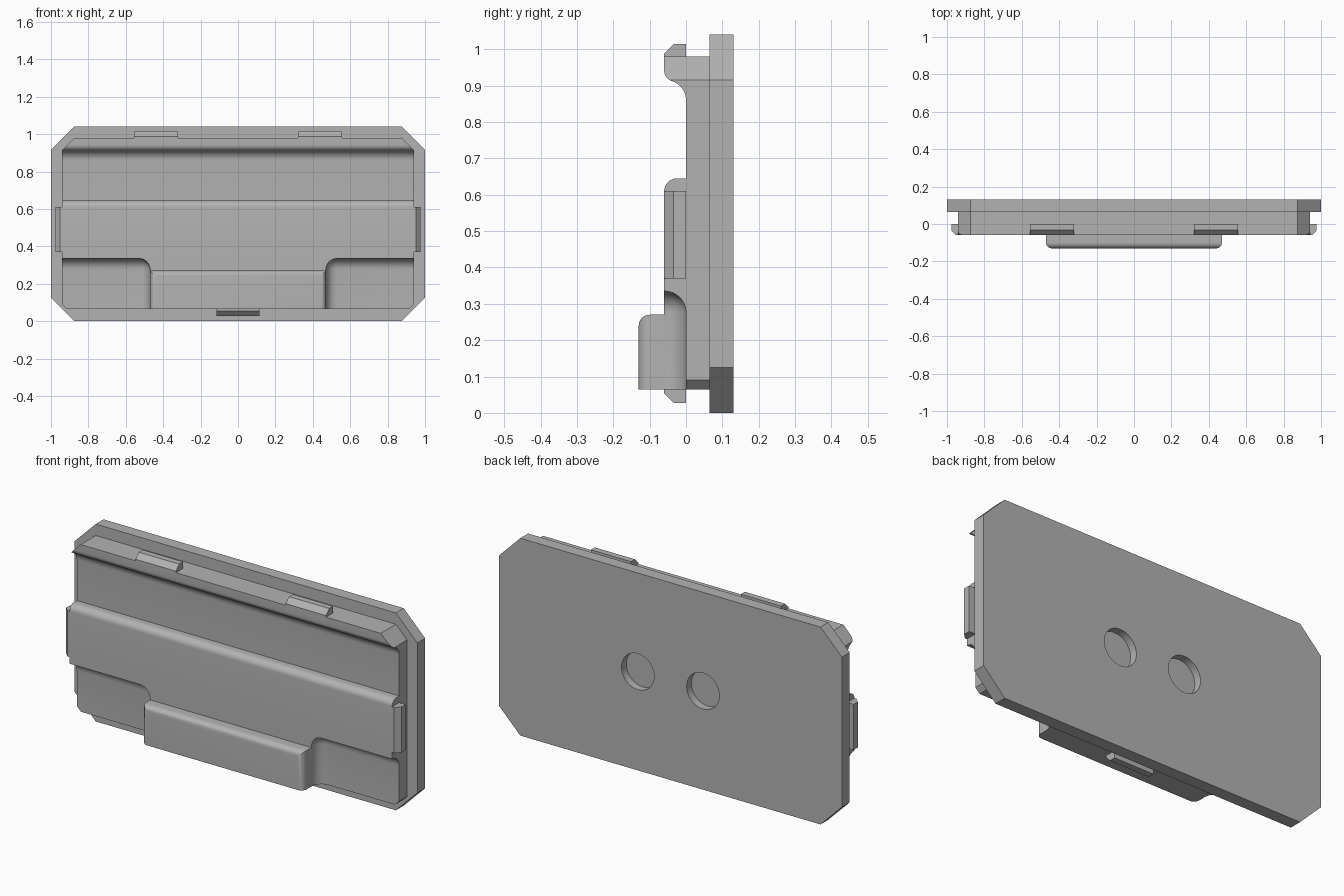
import bpy, bmesh
from math import sin, cos, radians, acos, degrees, pi
from mathutils import Vector, Matrix

if "Cube" in bpy.data.objects:
    bpy.data.objects.remove(bpy.data.objects["Cube"], do_unlink=True)

GREY = (0.45, 0.45, 0.45, 1)
grey = bpy.data.materials.new("plain_grey")
grey.use_nodes = True
grey.diffuse_color = GREY
grey.node_tree.nodes["Principled BSDF"].inputs["Base Color"].default_value = GREY


def add_object(name, bm):
    bmesh.ops.recalc_face_normals(bm, faces=bm.faces)
    mesh = bpy.data.meshes.new(name)
    bm.to_mesh(mesh)
    bm.free()
    mesh.materials.append(grey)
    obj = bpy.data.objects.new(name, mesh)
    bpy.context.collection.objects.link(obj)
    return obj


def prism(name, points, axis, lo, hi):
    """Extrude a 2D profile along an axis; the profile uses the other two axes in order."""
    def place(p, t):
        c = list(p)
        c.insert("xyz".index(axis), t)
        return c
    bm = bmesh.new()
    face = bm.faces.new([bm.verts.new(place(p, lo)) for p in points])
    new = bmesh.ops.extrude_face_region(bm, geom=[face])["geom"]
    offset = Vector(place((0, 0), hi - lo))
    bmesh.ops.translate(bm, vec=offset, verts=[v for v in new if isinstance(v, bmesh.types.BMVert)])
    return add_object(name, bm)


def rounded_box(name, x, y, z, radius, pick):
    """Box between limits, rounding the edges whose midpoint passes the test."""
    bm = bmesh.new()
    bmesh.ops.create_cube(bm, size=1)
    for v in bm.verts:
        v.co = [lim[int(c > 0)] for lim, c in zip((x, y, z), v.co)]
    edges = [e for e in bm.edges if pick(*((e.verts[0].co + e.verts[1].co) / 2))]
    bmesh.ops.bevel(bm, geom=edges, offset=radius, segments=8, profile=0.5, affect='EDGES')
    return add_object(name, bm)


def boolean(obj, cutter, operation):
    mod = obj.modifiers.new("cut", 'BOOLEAN')
    mod.operation, mod.solver, mod.object = operation, 'EXACT', cutter
    bpy.context.view_layer.objects.active = obj
    bpy.ops.object.modifier_apply(modifier=mod.name)
    bpy.data.objects.remove(cutter, do_unlink=True)


def octagon(w, z0, z1, low, high):
    right = [(w - low, z0), (w, z0 + low), (w, z1 - high), (w - high, z1)]
    return right + [(-x, z) for x, z in reversed(right)]


def arc(cy, cz, r, start, end, steps=8):
    angles = [radians(start + (end - start) * i / steps) for i in range(steps + 1)]
    return [(cy + r * cos(a), cz + r * sin(a)) for a in angles]


def near(a, b):
    return abs(a - b) < 1e-4


# Back plate with two round blind holes
plate = prism("back_plate", octagon(1, 0, 1.04, 0.125, 0.125), 'y', 0.065, 0.13)
for x in (-0.19, 0.19):
    bm = bmesh.new()
    bmesh.ops.create_cone(bm, cap_ends=True, segments=48, radius1=0.095, radius2=0.095, depth=0.1,
                          matrix=Matrix.Translation((x, 0.14, 0.52)) @ Matrix.Rotation(pi / 2, 4, 'X'))
    boolean(plate, add_object("hole_cutter", bm), 'DIFFERENCE')

# Front body: ridged section with a rolled top rail, trimmed to clipped corners
tilt = acos(0.025 / 0.085)
section = [(0.07, 0.065), (-0.06, 0.065)]
section += arc(-0.025, 0.61, 0.035, 180, 90)
section += [(0, 0.645)]
section += arc(-0.055, 0.86, 0.055, 0, degrees(tilt))
section += arc(-0.03, 0.86 + 0.085 * sin(tilt), 0.03, 180 + degrees(tilt), 180)[1:]
section += [(-0.06, 0.98), (0.07, 0.98)]
body = prism("front_body", section, 'x', -1.1, 1.1)
trim = prism("outline_cutter", octagon(0.94, 0.06, 0.99, 0.03, 0.075), 'y', -0.3, 0.3)
boolean(body, trim, 'INTERSECT')

# Rounded pockets in both lower corners
for side in (-1, 1):
    inner = 0.47 * side
    limits = sorted((inner, 1.2 * side))
    pocket = rounded_box(
        "pocket_cutter", limits, (-0.3, 0), (-0.3, 0.335), 0.059,
        lambda x, y, z: near(x, inner) + near(y, 0) + near(z, 0.335) == 2)
    boolean(body, pocket, 'DIFFERENCE')

# Raised lower block with rounded front edges
block = rounded_box("lower_block", (-0.47, 0.47), (-0.13, -0.05), (0.065, 0.27), 0.03,
                    lambda x, y, z: near(y, -0.13) and not near(z, 0.065))

# Chamfered clips on the top, bottom and both sides
top_clip = [(0, 0.95), (0, 1.015), (-0.033, 1.015), (-0.06, 0.988), (-0.06, 0.95)]
bottom_clip = [(0, 0.09), (0, 0.027), (-0.033, 0.027), (-0.06, 0.054), (-0.06, 0.09)]
clips = [prism("bottom_clip", bottom_clip, 'x', -0.115, 0.115)]
for side, label in ((1, "left"), (-1, "right")):
    lo, hi = sorted((0.32 * side, 0.555 * side))
    clips.append(prism(label + "_top_clip", top_clip, 'x', lo, hi))
    side_clip = [(0.9, -0.06), (0.952, -0.06), (0.977, -0.035), (0.977, 0), (0.9, 0)]
    clips.append(prism(label + "_side_clip", [(x * side, y) for x, y in side_clip], 'z', 0.37, 0.61))

# Smooth the rounded areas, keep hard edges crisp
for obj in bpy.context.view_layer.objects:
    obj.select_set(obj in [plate, body, block] + clips)
bpy.context.view_layer.objects.active = body
bpy.ops.object.shade_smooth_by_angle(angle=radians(30))
